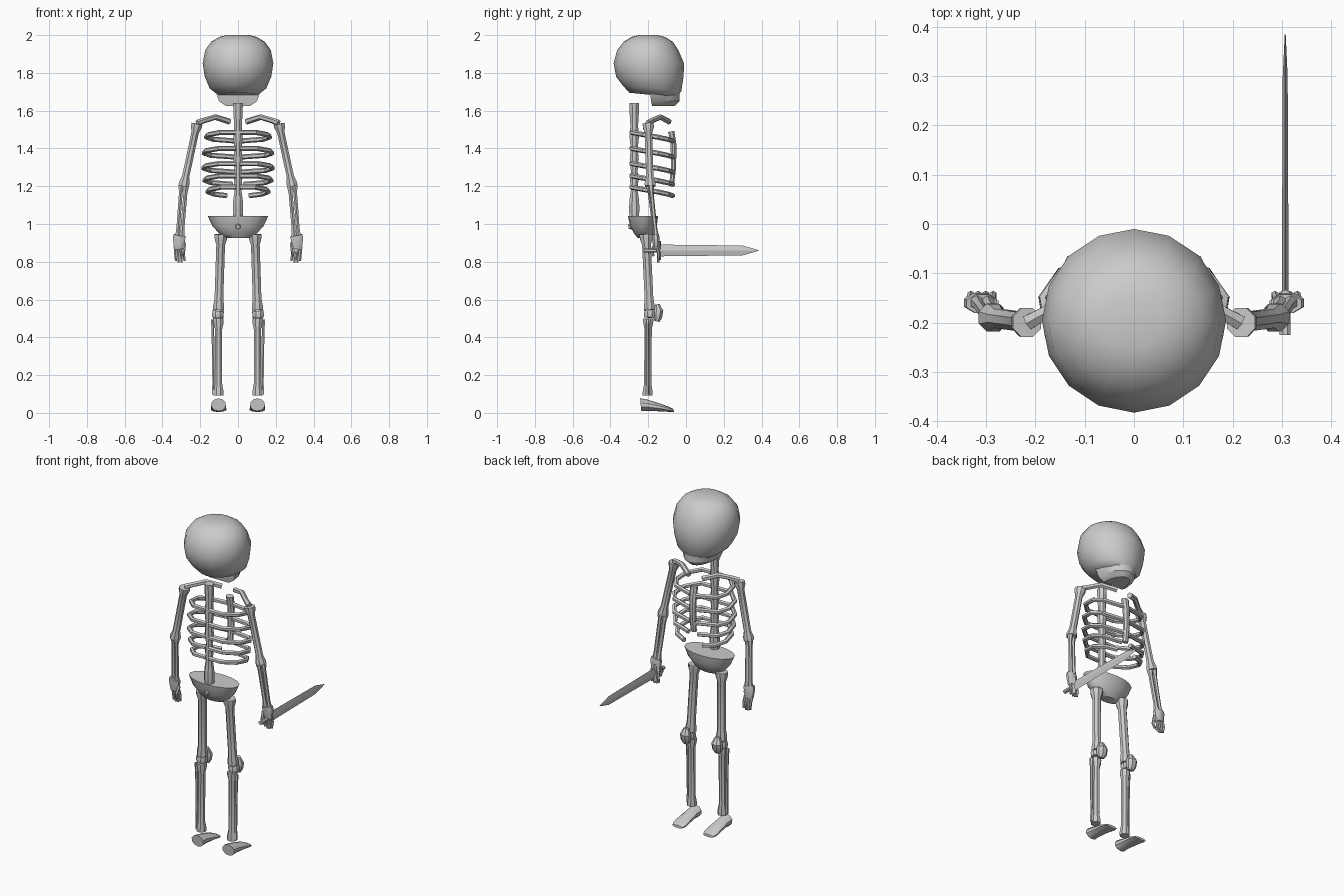
import bpy, bmesh, math
from mathutils import Vector

if "Cube" in bpy.data.objects:
    bpy.data.objects.remove(bpy.data.objects["Cube"])

bone_mat = bpy.data.materials.new("bone_grey")
bone_mat.diffuse_color = (0.6, 0.6, 0.6, 1)
bone_mat.use_nodes = True
bone_mat.node_tree.nodes["Principled BSDF"].inputs["Base Color"].default_value = bone_mat.diffuse_color


def loft(name, rings, angle=35):
    """Skin equal-length rings of points and cap both ends."""
    bm = bmesh.new()
    loops = [[bm.verts.new(p) for p in ring] for ring in rings]
    n = len(loops[0])
    for a, b in zip(loops, loops[1:]):
        for i in range(n):
            j = (i + 1) % n
            bm.faces.new((a[i], a[j], b[j], b[i]))
    bm.faces.new(loops[0][::-1])
    bm.faces.new(loops[-1])
    bmesh.ops.recalc_face_normals(bm, faces=bm.faces)
    mesh = bpy.data.meshes.new(name)
    bm.to_mesh(mesh)
    bm.free()
    mesh.materials.append(bone_mat)
    ob = bpy.data.objects.new(name, mesh)
    bpy.context.collection.objects.link(ob)
    bpy.ops.object.select_all(action='DESELECT')
    bpy.context.view_layer.objects.active = ob
    ob.select_set(True)
    bpy.ops.object.shade_smooth_by_angle(angle=math.radians(angle))
    return ob


def tube(name, pts, radii, sides=8, ref=(0, 1, 0), flat=1.0):
    """Sweep a polygon along a path; flat squashes it along ref."""
    pts = [Vector(p) for p in pts]
    if not isinstance(radii, (list, tuple)):
        radii = [radii] * len(pts)
    rings = []
    for i, (p, r) in enumerate(zip(pts, radii)):
        t = (pts[min(i + 1, len(pts) - 1)] - pts[max(i - 1, 0)]).normalized()
        u = t.cross(Vector(ref)).normalized()
        v = u.cross(t)
        rings.append([p + r * (math.cos(a) * u + flat * math.sin(a) * v)
                      for a in (2 * math.pi * (k + 0.5) / sides for k in range(sides))])
    return loft(name, rings)


def long_bone(name, a, b, r, top=1.4, end=1.35, sides=8):
    """Straight bone with flared ends."""
    a, b = Vector(a), Vector(b)
    prof = ((0, top), (.05, top), (.14, 1), (.85, 1), (.95, end), (1, end))
    return tube(name, [a.lerp(b, t) for t, _ in prof], [r * f for _, f in prof], sides)


def oval(z, rx, y0, y1, n=16, tilt=0.0):
    """Horizontal oval ring spanning y0..y1."""
    c, ry = (y0 + y1) / 2, (y1 - y0) / 2
    out = []
    for k in range(n):
        a = 2 * math.pi * k / n
        y = c + ry * math.sin(a)
        out.append((rx * math.cos(a), y, z - tilt * (y + .2)))
    return out


# Skull: rounded box-like lathe, flatter face at +y
loft("skull", [oval(*r) for r in (
    (1.685, .105, -.30, -.05, 16, .1), (1.72, .15, -.335, -.025, 16, .1),
    (1.78, .176, -.37, -.013), (1.85, .187, -.383, -.01),
    (1.92, .174, -.365, -.04), (1.965, .142, -.33, -.07),
    (1.99, .1, -.29, -.11), (2.0, .06, -.25, -.15))], 45)

# Jaw: D-shaped block, narrower below
def jaw_ring(z, rx, y0, y1):
    return [(rx * math.cos(math.pi * k / 8), y0 + (y1 - y0) * math.sin(math.pi * k / 8), z)
            for k in range(9)]
loft("jaw", [jaw_ring(1.625, .065, -.18, -.06), jaw_ring(1.65, .1, -.185, -.035),
             jaw_ring(1.695, .117, -.19, -.035)])

# Spine with gentle swellings
spine = ((1.02, .026), (1.08, .03), (1.13, .027), (1.18, .019), (1.23, .024), (1.28, .019),
         (1.34, .026), (1.40, .02), (1.46, .027), (1.52, .022), (1.58, .026), (1.64, .028))
tube("spine", [(0, -.274, z) for z, _ in spine], [r for _, r in spine], 8)

# Breastbone
tube("breastbone", [(0, -.075, 1.22), (0, -.066, 1.30), (0, -.066, 1.42), (0, -.078, 1.49)],
     [.018, .02, .022, .024], 8, flat=.75)

# Pelvis bowl and tailbone
loft("pelvis", [oval(*r) for r in (
    (.925, .065, -.255, -.195), (.95, .1, -.275, -.175),
    (.99, .136, -.297, -.155), (1.042, .16, -.307, -.147))], 45)
tube("tailbone", [(0, -.28, .99), (0, -.305, .985)], [.02, .012], 6, ref=(0, 0, 1))

RIBS = ((1.485, .17, .02), (1.40, .183, .02), (1.32, .185, .02), (1.255, .178, .03), (1.195, .162, .06))

for side, s in (("left", -1), ("right", 1)):
    def P(x, y, z):
        return (s * x, y, z)

    # Ribs, sloping down toward the chest
    for i, (z, w, x_end) in enumerate(RIBS):
        tube(f"{side}_rib_{i + 1}",
             [P(.01, -.288, z), P(w * .55, -.288, z), P(w * .92, -.225, z - .012),
              P(w * .985, -.15, z - .025), P(w * .8, -.1, z - .036), P(x_end, -.07, z - .045)],
             .0135, 6, ref=(0, 0, 1))

    # Collarbone
    tube(f"{side}_collarbone", [P(.215, -.2, 1.535), P(.18, -.18, 1.548),
                                P(.12, -.135, 1.566), P(.045, -.09, 1.542)],
         [.017, .015, .015, .016], 6, ref=(0, 0, 1))

    # Arm bones
    long_bone(f"{side}_upper_arm", P(.217, -.2, 1.53), P(.288, -.19, 1.2), .021, 1.5, 1.45)
    long_bone(f"{side}_forearm_inner", P(.275, -.195, 1.205), P(.298, -.16, .93), .012, 1.4, 1.3, 6)
    long_bone(f"{side}_forearm_outer", P(.3, -.187, 1.205), P(.32, -.158, .93), .011, 1.4, 1.3, 6)

    # Wrist block, fingers and thumb
    tube(f"{side}_palm", [P(.309, -.162, .94), P(.312, -.16, .925), P(.312, -.158, .885),
                          P(.311, -.156, .868)], [.034, .036, .03, .027], 8, flat=.6)
    for k in range(4):
        x = .286 + k * .015
        tip = .797 if k in (1, 2) else .804
        tube(f"{side}_finger_{k + 1}", [P(x + .003, -.155, .88), P(x, -.143, .84),
                                        P(x - .002, -.147, tip)], [.008, .0075, .006], 6)
    tube(f"{side}_thumb", [P(.282, -.16, .9), P(.286, -.18, .86), P(.292, -.172, .83)],
         [.009, .008, .006], 6)

    # Thigh, knee ring and kneecap
    long_bone(f"{side}_thigh", P(.09, -.212, .945), P(.103, -.193, .545), .025, 1.45, 1.25)
    tube(f"{side}_knee_joint", [P(.106, -.192, .54), P(.107, -.192, .525), P(.108, -.192, .505)],
         [.029, .034, .03], 8)
    tube(f"{side}_kneecap", [P(.105, -.155, .485), P(.105, -.15, .505), P(.105, -.146, .54),
                             P(.105, -.152, .575)], [.018, .03, .033, .016], 8, flat=.85)

    # Shin bones
    long_bone(f"{side}_shin", P(.103, -.2, .5), P(.103, -.203, .092), .021, 1.4, 1.35)
    long_bone(f"{side}_shin_outer", P(.134, -.205, .495), P(.128, -.206, .098), .008, 1.3, 1.3, 6)

    # Foot: round heel flattening to a wide toe
    foot = ((-.24, .043, .034, .04), (-.2, .04, .03, .037), (-.13, .028, .02, .042),
            (-.085, .018, .013, .043), (-.065, .013, .008, .034))
    loft(f"{side}_foot", [[P(.103 + hw * math.cos(a), y - .1 * h * math.sin(a), z + h * math.sin(a))
                           for a in (math.pi * (k + .5) / 5 for k in range(10))]
                          for y, z, h, hw in foot])

# Sword held in the right hand: blade, guard and grip
def blade_ring(y, h, t):
    return [(.307 + t, y, .86), (.307, y, .86 + h), (.307 - t, y, .86), (.307, y, .86 - h)]
loft("sword_blade", [blade_ring(-.14, .031, .007), blade_ring(.3, .026, .005),
                     blade_ring(.385, .002, .001)], 20)
tube("sword_guard", [(.307, -.143, .81), (.307, -.143, .91)], .01, 6)
tube("sword_grip", [(.307, -.225, .86), (.307, -.14, .86)], .012, 8, ref=(0, 0, 1))
